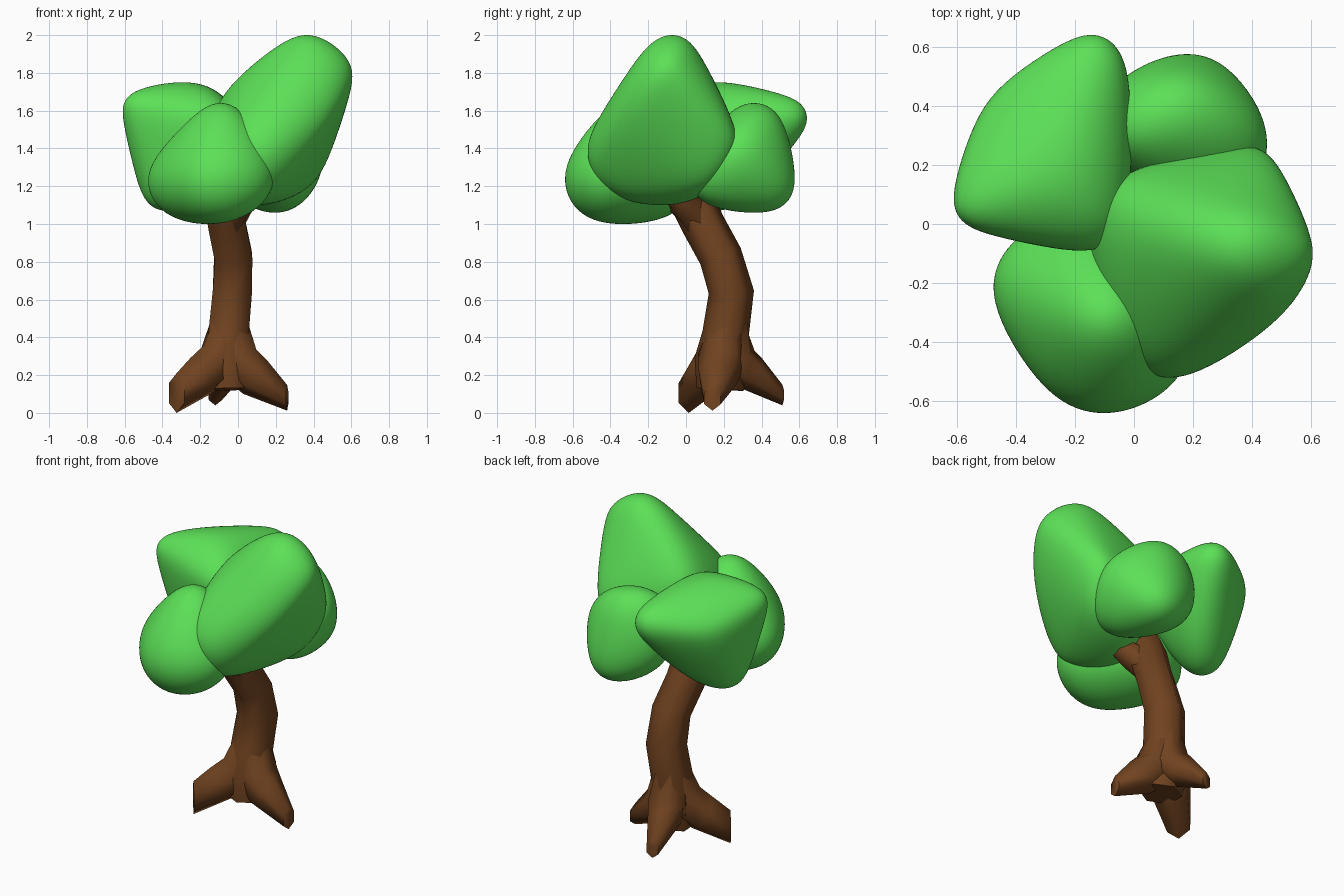
import bpy
import bmesh
import math
from mathutils import Vector

default_cube = bpy.data.objects.get("Cube")
if default_cube:
    bpy.data.objects.remove(default_cube, do_unlink=True)


def make_material(name, colour):
    material = bpy.data.materials.new(name)
    material.use_nodes = True
    rgba = (*colour, 1)
    material.diffuse_color = rgba
    material.node_tree.nodes["Principled BSDF"].inputs["Base Color"].default_value = rgba
    return material


leaf_green = make_material("leaf green", (.107, .75, .095))
bark_brown = make_material("bark brown", (.162, .055, .014))


def finish(name, bm, material, sharp_angle):
    """Turn a bmesh into a smooth shaded object with one material."""
    bmesh.ops.recalc_face_normals(bm, faces=bm.faces)
    mesh = bpy.data.meshes.new(name)
    bm.to_mesh(mesh)
    bm.free()
    mesh.materials.append(material)
    mesh.shade_smooth()
    mesh.set_sharp_from_angle(angle=math.radians(sharp_angle))
    obj = bpy.data.objects.new(name, mesh)
    bpy.context.scene.collection.objects.link(obj)
    return obj


def foliage(name, low, high, balls, softness=18):
    """A smooth skin stretched round (x, y, z, radius) balls, fitted between low and high."""
    balls = [(Vector(ball[:3]), ball[3]) for ball in balls]
    low, high = Vector(low), Vector(high)
    middle = (low + high) / 2
    bm = bmesh.new()
    bmesh.ops.create_icosphere(bm, subdivisions=5, radius=1)
    for vert in bm.verts:
        direction = vert.co.normalized()
        blend, total = Vector(), 0
        for centre, radius in balls:
            weight = math.exp(softness * ((centre - middle).dot(direction) + radius))
            blend += (centre + direction * radius) * weight
            total += weight
        vert.co = blend / total
    # Fit the clump to its extents
    for axis in range(3):
        values = [vert.co[axis] for vert in bm.verts]
        start, size = min(values), max(values) - min(values)
        for vert in bm.verts:
            share = (vert.co[axis] - start) / size
            vert.co[axis] = low[axis] + share * (high[axis] - low[axis])
    return finish(name, bm, leaf_green, 180)


def limb(name, path, sides=6):
    """A faceted tube through (x, y, z, radius) stations; spreading limbs end upright and narrow."""
    centres = [Vector(p[:3]) for p in path]
    last = len(path) - 1
    spreading = abs((centres[-1] - centres[0]).normalized().z) < .9
    reference = Vector((0, 0, 1)) if spreading else Vector((0, 1, 0))
    bm = bmesh.new()
    rings = []
    for i, centre in enumerate(centres):
        tangent = centres[min(i + 1, last)] - centres[max(i - 1, 0)]
        width = 1
        if spreading and i == last:
            tangent.z = 0
            width = .75
        tangent.normalize()
        side = tangent.cross(reference).normalized()
        up = side.cross(tangent)
        ring = []
        for k in range(sides):
            angle = math.tau * k / sides
            offset = up * math.cos(angle) + side * math.sin(angle) * width
            ring.append(bm.verts.new(centre + offset * path[i][3]))
        rings.append(ring)
    for first, second in zip(rings, rings[1:]):
        for k in range(sides):
            n = (k + 1) % sides
            bm.faces.new((first[k], first[n], second[n], second[k]))
    bm.faces.new(rings[0])
    bm.faces.new(rings[-1])
    return finish(name, bm, bark_brown, 65)


# Leaning trunk
limb("trunk", [
    (-.05, .18, .125, .125), (-.055, .19, .28, .145), (-.05, .21, .42, .123),
    (-.03, .24, .64, .12), (-.025, .183, .83, .115), (-.06, .09, 1, .115),
    (-.08, .02, 1.15, .12), (-.08, -.05, 1.3, .1)])

# Spreading roots, flowing out of the trunk
limb("right_root", [
    (-.04, .225, .52, .095), (-.09, .18, .29, .13), (-.2, .11, .195, .115),
    (-.325, .015, .105, .105)])
limb("left_root", [
    (-.04, .225, .5, .085), (-.01, .19, .28, .13), (.09, .165, .19, .11),
    (.26, .14, .08, .068)])
limb("back_root", [
    (-.04, .23, .5, .095), (-.06, .25, .28, .13), (-.08, .34, .215, .1),
    (-.12, .51, .095, .055)])

# Short branches reaching into the leaves
limb("left_branch", [(-.06, .08, 1, .09), (0, 0, 1.1, .09), (.12, -.08, 1.2, .07)])
limb("front_branch", [(-.08, .05, 1.06, .09), (-.13, -.15, 1.2, .07)])

# Leaf clumps
foliage("tall_foliage", (-.15, -.52, 1.1), (.605, .265, 2), [
    (.33, -.08, 1.83, .17), (.46, -.1, 1.76, .145), (.36, .13, 1.48, .135),
    (.13, -.33, 1.42, .19), (.08, -.1, 1.34, .24), (.06, 0, 1.55, .2),
    (.28, .04, 1.33, .17), (.38, -.25, 1.55, .13), (.12, -.28, 1.32, .19),
    (.08, -.25, 1.5, .18), (.36, -.21, 1.71, .13), (.13, -.05, 1.67, .17)])
foliage("front_foliage", (-.475, -.64, 1), (.19, .04, 1.64), [
    (-.1, -.31, 1.47, .17), (-.26, -.22, 1.24, .215), (-.01, -.38, 1.27, .2),
    (-.12, -.4, 1.25, .245), (-.15, -.15, 1.25, .2)])
foliage("right_foliage", (-.61, -.09, 1.07), (-.01, .64, 1.75), [
    (-.48, .1, 1.57, .125), (-.16, .5, 1.53, .135), (-.26, .2, 1.58, .17),
    (-.18, .08, 1.5, .17), (-.14, .35, 1.5, .13), (-.36, .17, 1.24, .165),
    (-.24, .3, 1.3, .14), (-.4, .36, 1.5, .13)])
foliage("back_foliage", (-.12, .02, 1.06), (.45, .575, 1.64), [
    (.17, .38, 1.25, .195), (.28, .3, 1.36, .17), (.16, .38, 1.46, .165),
    (.06, .35, 1.3, .18), (.22, .2, 1.25, .18), (.2, .44, 1.2, .137),
    (.05, .33, 1.46, .15)])
